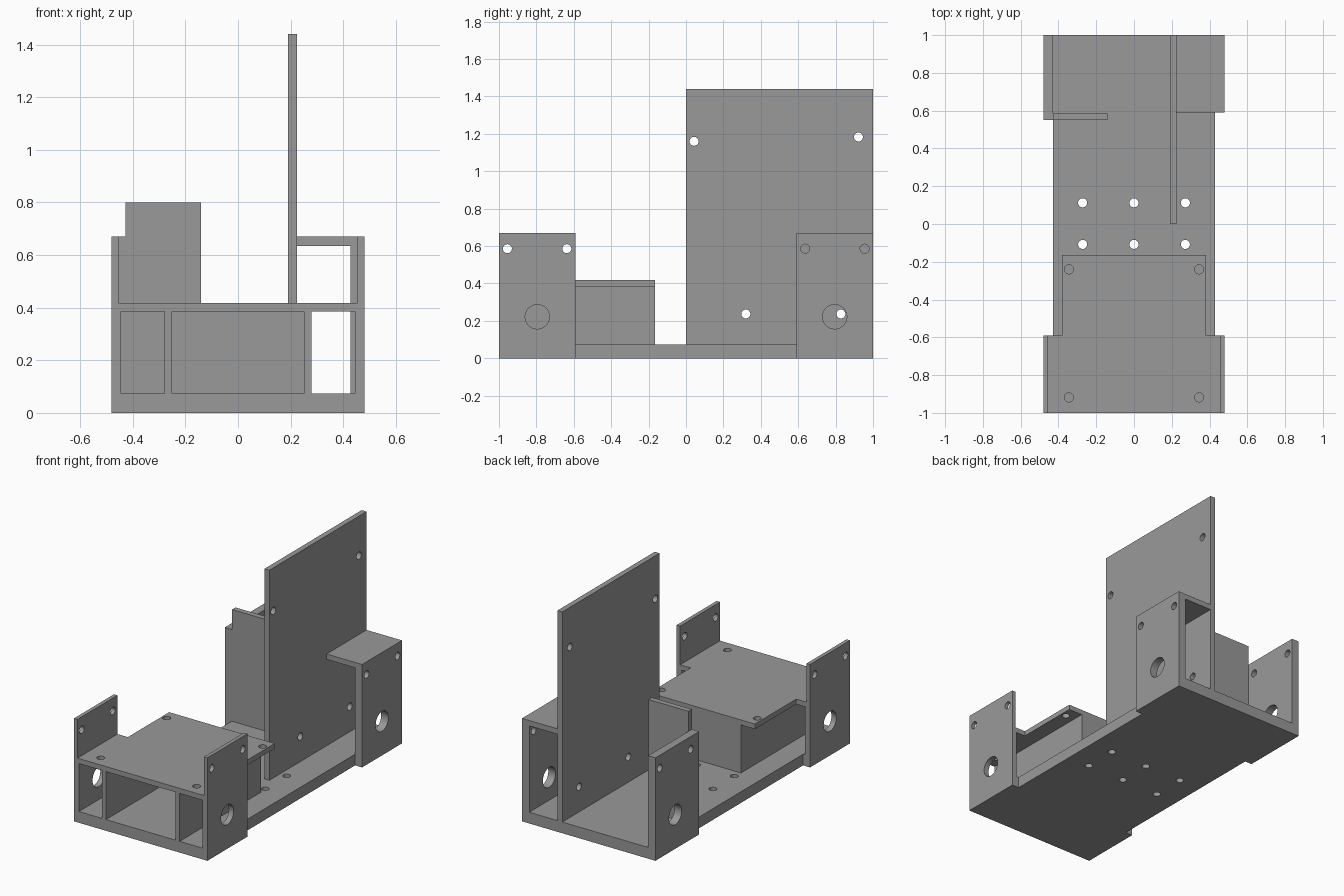
import bpy, bmesh, math
from mathutils import Matrix, Vector

if "Cube" in bpy.data.objects:
    bpy.data.objects.remove(bpy.data.objects["Cube"])

grey = bpy.data.materials.new("plain_grey")
grey.diffuse_color = (0.32, 0.32, 0.32, 1)
grey.use_nodes = True
grey.node_tree.nodes["Principled BSDF"].inputs["Base Color"].default_value = grey.diffuse_color

FLOOR = 0.073     # top of the base plate
SMALL = 0.024     # screw hole radius
BIG = 0.065       # cable hole radius


def finish(name, bm):
    bmesh.ops.recalc_face_normals(bm, faces=bm.faces)
    mesh = bpy.data.meshes.new(name)
    bm.to_mesh(mesh)
    bm.free()
    mesh.materials.append(grey)
    obj = bpy.data.objects.new(name, mesh)
    bpy.context.collection.objects.link(obj)
    return obj


def prism(name, points, axis, lo, hi):
    """Extrude a flat outline along y or z."""
    bm = bmesh.new()
    to3d = {"y": lambda a, b: (a, lo, b), "z": lambda a, b: (a, b, lo)}[axis]
    face = bm.faces.new([bm.verts.new(to3d(a, b)) for a, b in points])
    new = bmesh.ops.extrude_face_region(bm, geom=[face])["geom"]
    step = Vector((0, hi - lo, 0)) if axis == "y" else Vector((0, 0, hi - lo))
    bmesh.ops.translate(bm, vec=step, verts=[v for v in new if isinstance(v, bmesh.types.BMVert)])
    return finish(name, bm)


def box(name, x0, x1, y0, y1, z0, z1):
    return prism(name, [(x0, y0), (x1, y0), (x1, y1), (x0, y1)], "z", z0, z1)


def drill(obj, axis, holes):
    """Cut round holes; positions are (y, z) for axis x and (x, y) for axis z."""
    box_mid = sum((Vector(c) for c in obj.bound_box), Vector()) / 8
    bm = bmesh.new()
    for a, b, r in holes:
        if axis == "x":
            m = Matrix.Translation((box_mid.x, a, b)) @ Matrix.Rotation(math.pi / 2, 4, "Y")
        else:
            m = Matrix.Translation((a, b, box_mid.z))
        bmesh.ops.create_cone(bm, cap_ends=True, segments=32, radius1=r, radius2=r,
                              depth=0.2, matrix=m)
    cutter = finish("hole_cutter", bm)
    cutter.hide_render = True
    mod = obj.modifiers.new("holes", "BOOLEAN")
    mod.operation, mod.solver, mod.object = "DIFFERENCE", "EXACT", cutter
    bpy.context.view_layer.update()
    deps = bpy.context.evaluated_depsgraph_get()
    mesh = bpy.data.meshes.new_from_object(obj.evaluated_get(deps))
    obj.modifiers.clear()
    obj.data = mesh
    bpy.data.objects.remove(cutter)


def mirrored(points):
    return points + [(-x, b) for x, b in reversed(points)]


# Base plate, slightly wider inside the front bay
base = prism("base_plate", mirrored([(0.445, -1), (0.445, -0.59), (0.43, -0.59), (0.43, 1)]),
             "z", 0, FLOOR)
drill(base, "z", [(x, y, SMALL) for x in (-0.272, 0, 0.272) for y in (-0.108, 0.112)])

# Front shelf with screw holes
shelf = prism("front_shelf",
              mirrored([(0.445, -1), (0.445, -0.59), (0.38, -0.59), (0.38, -0.165)]),
              "z", 0.385, 0.418)
drill(shelf, "z", [(x, y, SMALL) for x in (-0.345, 0.345) for y in (-0.24, -0.918)])

# Closed box under the shelf
box("shelf_box_back", -0.25, 0.25, -0.195, -0.165, FLOOR, 0.385)

for side, s in (("left", -1), ("right", 1)):
    # Shelf box sides
    box(side + "_shelf_support", *sorted((s * 0.25, s * 0.28)), -1, -0.165, FLOOR, 0.385)
    # Front side walls, thinner above the shelf
    outline = [(0.48, 0), (0.48, 0.67), (0.455, 0.67), (0.455, 0.418), (0.445, 0.418), (0.445, 0)]
    wall = prism(side + "_front_wall", [(s * x, z) for x, z in outline], "y", -1, -0.59)
    drill(wall, "x", [(-0.955, 0.586, SMALL), (-0.637, 0.586, SMALL), (-0.795, 0.222, BIG)])
    # Back side walls
    y0 = 0.55 if s < 0 else 0.59
    wall = box(side + "_back_wall", *sorted((s * 0.428, s * 0.48)), y0, 1, 0, 0.67)
    drill(wall, "x", [(0.955, 0.586, SMALL), (0.637, 0.586, SMALL), (0.795, 0.222, BIG)])

# Tall upright board mount
plate = box("tall_plate", 0.19, 0.225, 0, 1, FLOOR, 1.44)
drill(plate, "x", [(0.043, 1.16, SMALL), (0.922, 1.183, SMALL),
                   (0.32, 0.237, SMALL), (0.828, 0.237, SMALL)])

# Cap joining the tall plate to the right wall, and the left cross tab
box("right_cap", 0.225, 0.428, 0.59, 1, 0.635, 0.67)
box("left_cross_tab", -0.428, -0.14, 0.55, 0.585, FLOOR, 0.8)

# Smooth hole walls, keep plate edges sharp
for obj in bpy.data.objects:
    obj.select_set(True)
bpy.context.view_layer.objects.active = base
bpy.ops.object.shade_smooth_by_angle(angle=math.radians(30))
